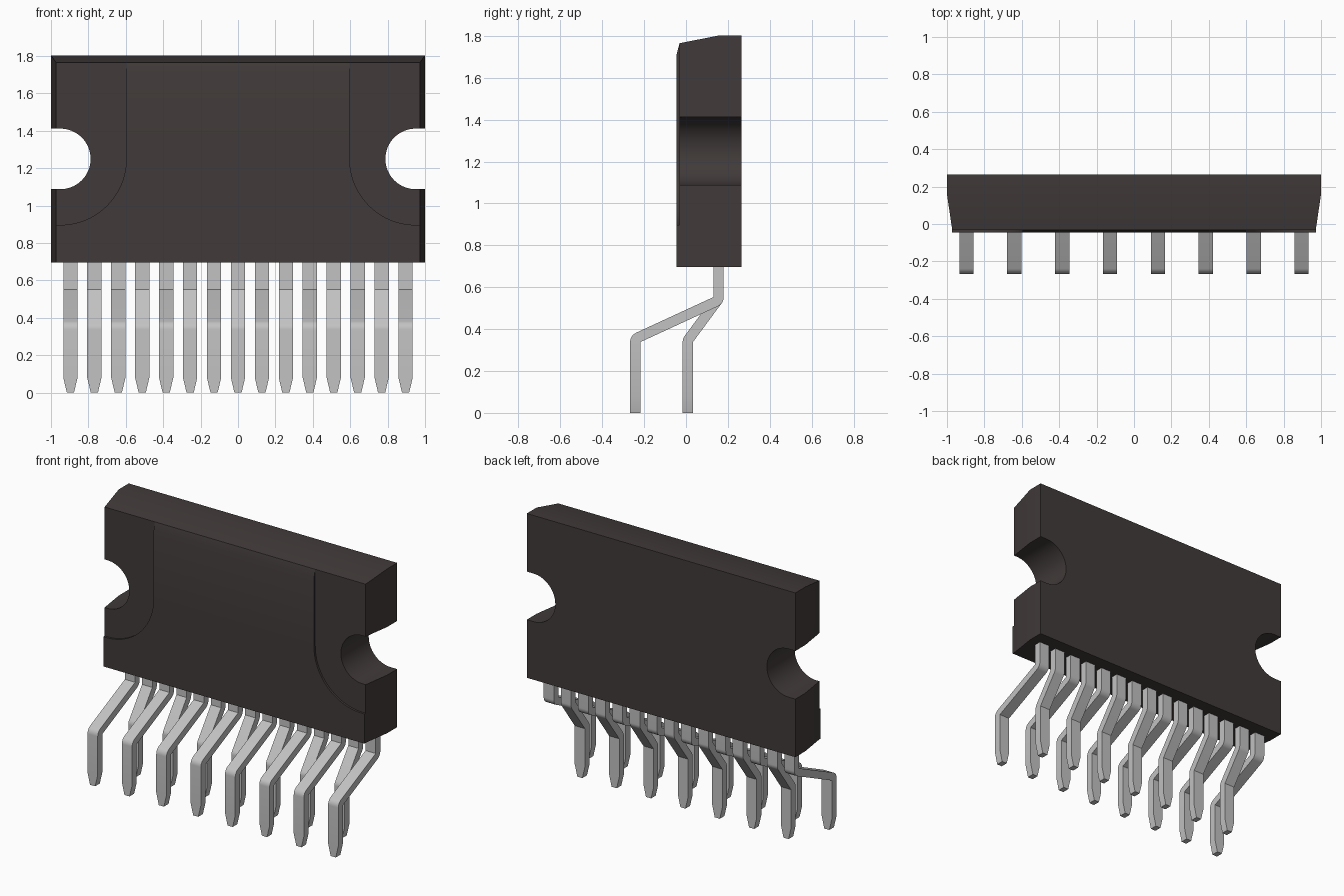
import bpy
import bmesh
from math import atan2, asin, cos, sin, hypot, pi, radians

cube = bpy.data.objects.get("Cube")
if cube:
    bpy.data.objects.remove(cube, do_unlink=True)


def material(name, color):
    mat = bpy.data.materials.new(name)
    mat.use_nodes = True
    mat.diffuse_color = color
    bsdf = next(n for n in mat.node_tree.nodes if n.type == "BSDF_PRINCIPLED")
    bsdf.inputs["Base Color"].default_value = color
    return mat


dark = material("dark_plastic", (0.052, 0.043, 0.041, 1))
metal = material("pin_metal", (0.54, 0.54, 0.54, 1))


def make_object(name, mesh, mat):
    obj = bpy.data.objects.new(name, mesh)
    bpy.context.collection.objects.link(obj)
    if not mesh.materials:
        mesh.materials.append(mat)
    return obj


def loft(name, sections):
    """Join equal-length closed loops of points and cap both ends."""
    bm = bmesh.new()
    loops = [[bm.verts.new(p) for p in s] for s in sections]
    count = len(loops[0])
    for a, b in zip(loops, loops[1:]):
        for i in range(count):
            j = (i + 1) % count
            bm.faces.new((a[i], a[j], b[j], b[i]))
    bm.faces.new(loops[0])
    bm.faces.new(loops[-1])
    bmesh.ops.remove_doubles(bm, verts=bm.verts, dist=0.0001)
    bmesh.ops.recalc_face_normals(bm, faces=bm.faces)
    mesh = bpy.data.meshes.new(name)
    bm.to_mesh(mesh)
    bm.free()
    return mesh


def activate(obj):
    bpy.ops.object.select_all(action="DESELECT")
    obj.select_set(True)
    bpy.context.view_layer.objects.active = obj


def smooth(obj):
    activate(obj)
    bpy.ops.object.shade_smooth_by_angle(angle=radians(30))


def arc(cx, cy, r, start, end, steps):
    angles = [start + (end - start) * i / steps for i in range(steps + 1)]
    return [(cx + r * cos(a), cy + r * sin(a)) for a in angles]


# Package body, tapered toward the front
BOTTOM, TOP, BACK, EAR, FRONT = 0.697, 1.803, 0.265, -0.031, -0.045
HOLE_X, HOLE_Z = 0.95, 1.25


def rectangle(y, half, top):
    return [(-half, y, BOTTOM), (half, y, BOTTOM), (half, y, top), (-half, y, top)]


body = make_object("body", loft("body", [
    rectangle(BACK, 1, TOP), rectangle(0.16, 1, TOP), rectangle(EAR, 0.972, 1.765)]), dark)

# Open mounting notches on both sides
for side in (-1, 1):
    outline = [(1.2, HOLE_Z + 0.162)]
    outline += arc(HOLE_X, HOLE_Z, 0.162, pi / 2, 3 * pi / 2, 32)
    outline += [(1.2, HOLE_Z - 0.162)]
    mesh = loft("notch_cutter", [[(side * x, y, z) for x, z in outline] for y in (-0.3, 0.5)])
    cutter = make_object("notch_cutter", mesh, dark)
    cutter.hide_render = True
    cut = body.modifiers.new("notch", "BOOLEAN")
    cut.operation = "DIFFERENCE"
    cut.solver = "EXACT"
    cut.object = cutter
    activate(body)
    bpy.ops.object.modifier_apply(modifier=cut.name)
    bpy.data.objects.remove(cutter, do_unlink=True)
smooth(body)


# Raised front panel with curved shoulders and a sloping top edge
def panel_loop(y, top):
    right = [(0.972, BOTTOM)] + arc(HOLE_X, HOLE_Z, 0.353, 1.5 * pi, pi, 20)
    right.insert(1, (0.972, HOLE_Z - 0.353))
    right.append((HOLE_X - 0.353, top))
    return [(x, y, z) for x, z in right] + [(-x, y, z) for x, z in reversed(right)]


panel = make_object("raised_panel", loft("raised_panel", [
    panel_loop(EAR, 1.765), panel_loop(FRONT, 1.71)]), dark)
smooth(panel)

# Bent pins with rounded outer corners and tapered tips
THICK, HALF = 0.049, 0.038


def pin_mesh(name, foot_y):
    ay, az = 0.131, 0.553
    by, bz = foot_y + THICK, 0.338
    slope = atan2(az - bz, ay - by) - asin(THICK / hypot(ay - by, az - bz))
    pairs = [((ay, 0.75), (ay + THICK, 0.75))]
    pairs += [((ay, az), p) for p in arc(ay, az, THICK, 0, slope - pi / 2, 6)]
    pairs += [(p, (by, bz)) for p in arc(by, bz, THICK, pi / 2 + slope, pi, 6)]
    pairs += [((foot_y, z), (by, z)) for z in (0.08, 0)]
    sections = []
    for i, (f, b) in enumerate(pairs):
        w = 0.019 if i == len(pairs) - 1 else HALF
        sections.append([(-w, *f), (w, *f), (w, *b), (-w, *b)])
    return loft(name, sections)


pin_types = [("front_pin", pin_mesh("front_pin", -0.267)),
             ("rear_pin", pin_mesh("rear_pin", -0.016))]
for i in range(15):
    kind, mesh = pin_types[i % 2]
    pin = make_object(f"{kind}_{i // 2 + 1}", mesh, metal)
    pin.location.x = (i - 7) * 0.128
    if i < 2:
        smooth(pin)
